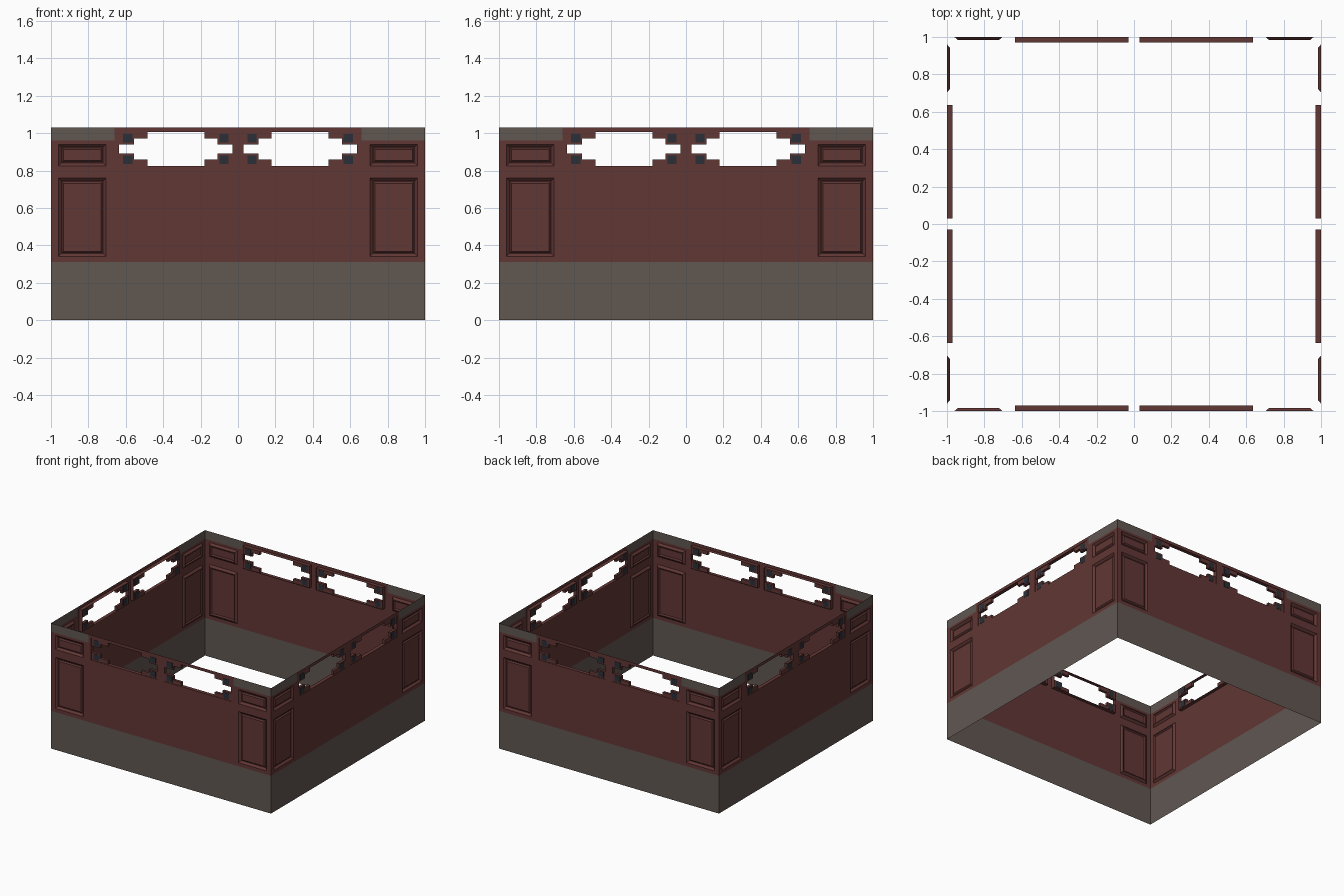
import bpy, bmesh
from math import pi
from mathutils import Matrix

cube = bpy.data.objects.get("Cube")
if cube:
    bpy.data.objects.remove(cube)


def material(name, rgb):
    m = bpy.data.materials.new(name)
    m.use_nodes = True
    m.diffuse_color = (*rgb, 1)
    m.node_tree.nodes["Principled BSDF"].inputs["Base Color"].default_value = (*rgb, 1)
    return m


RED, STONE, SLATE = 0, 1, 2
MATERIALS = [material("dark red paint", (0.12, 0.038, 0.035)),
             material("grey stone", (0.12, 0.096, 0.083)),
             material("dark slate blue", (0.024, 0.028, 0.037))]

# Shared layout, measured along a wall (u) and up it (z)
WIN_U0, WIN_U1, WIN_Z0, WIN_Z1 = 0.03, 0.635, 0.825, 1.005
PANEL_U0, PANEL_U1 = 0.705, 0.96
BASE_TOP, TRIM_BOTTOM, TRIM_END = 0.31, 0.96, 0.66
DEPTH = 0.03
HALF = [WIN_U0, WIN_U1, TRIM_END, PANEL_U0, PANEL_U1, 1]
U_LINES = [-u for u in reversed(HALF)] + HALF
Z_LINES = [0, BASE_TOP, 0.34, 0.76, WIN_Z0, 0.94, TRIM_BOTTOM, WIN_Z1, 1.03]


def finish(bm, name, turn):
    mesh = bpy.data.meshes.new(name)
    bm.transform(Matrix.Rotation(turn, 4, "Z"))
    bm.to_mesh(mesh)
    bm.free()
    for m in MATERIALS:
        mesh.materials.append(m)
    ob = bpy.data.objects.new(name, mesh)
    bpy.context.collection.objects.link(ob)


def wall(name, turn):
    """Thin sheet with stone base, corner trim, window holes and sunk panels."""
    bm = bmesh.new()
    grid = [[bm.verts.new((u, -1, z)) for z in Z_LINES] for u in U_LINES]
    panels = []
    for i in range(len(U_LINES) - 1):
        for j in range(len(Z_LINES) - 1):
            u = abs(U_LINES[i] + U_LINES[i + 1]) / 2
            z = (Z_LINES[j] + Z_LINES[j + 1]) / 2
            if WIN_U0 < u < WIN_U1 and WIN_Z0 < z < WIN_Z1:
                continue
            f = bm.faces.new((grid[i][j], grid[i + 1][j],
                              grid[i + 1][j + 1], grid[i][j + 1]))
            trim = z > TRIM_BOTTOM and u > TRIM_END
            f.material_index = STONE if z < BASE_TOP or trim else RED
            if PANEL_U0 < u < PANEL_U1 and j in (2, 4):
                panels.append(f)
    bm.normal_update()
    # Sloped recess, flat groove, then a raised field
    for width, depth in ((0.022, -0.015), (0.006, 0), (0.012, 0.009)):
        bmesh.ops.inset_individual(bm, faces=panels, thickness=width, depth=depth)
        bm.normal_update()
    finish(bm, name, turn)


def prism(bm, outline, d0, d1, mat, caps=True):
    """Extrude a (u, z) outline through the wall between two depths."""
    rings = [[bm.verts.new((u, -1 + d, z)) for u, z in outline] for d in (d0, d1)]
    n = len(outline)
    faces = [bm.faces.new((rings[0][k], rings[0][(k + 1) % n],
                           rings[1][(k + 1) % n], rings[1][k])) for k in range(n)]
    if caps:
        faces += [bm.faces.new(r) for r in rings]
    for f in faces:
        f.material_index = mat
    bmesh.ops.recalc_face_normals(bm, faces=faces)


def rect(u0, u1, z0, z1):
    return [(u0, z0), (u1, z0), (u1, z1), (u0, z1)]


def windows(name, turn):
    """Reveals with stepped corner brackets and slate squares."""
    bm = bmesh.new()
    bracket = [(0, 0), (0.15, 0), (0.15, 0.033), (0.08, 0.033), (0.08, 0.065), (0, 0.065)]
    square = rect(0.02, 0.07, 0.01, 0.055)
    for side in (-1, 1):
        prism(bm, [(side * u, z) for u, z in rect(WIN_U0, WIN_U1, WIN_Z0, WIN_Z1)],
              0, DEPTH, RED, caps=False)
        for u, su in ((WIN_U0, 1), (WIN_U1, -1)):
            for z, sz in ((WIN_Z0, 1), (WIN_Z1, -1)):
                def place(shape):
                    return [(side * (u + su * a), z + sz * b) for a, b in shape]
                prism(bm, place(bracket), 0.004, DEPTH - 0.004, RED)
                prism(bm, place(square), 0.002, DEPTH - 0.002, SLATE)
    finish(bm, name, turn)


for k, side_name in enumerate(("front", "left", "back", "right")):
    wall(side_name + "_wall", k * pi / 2)
    windows(side_name + "_windows", k * pi / 2)
